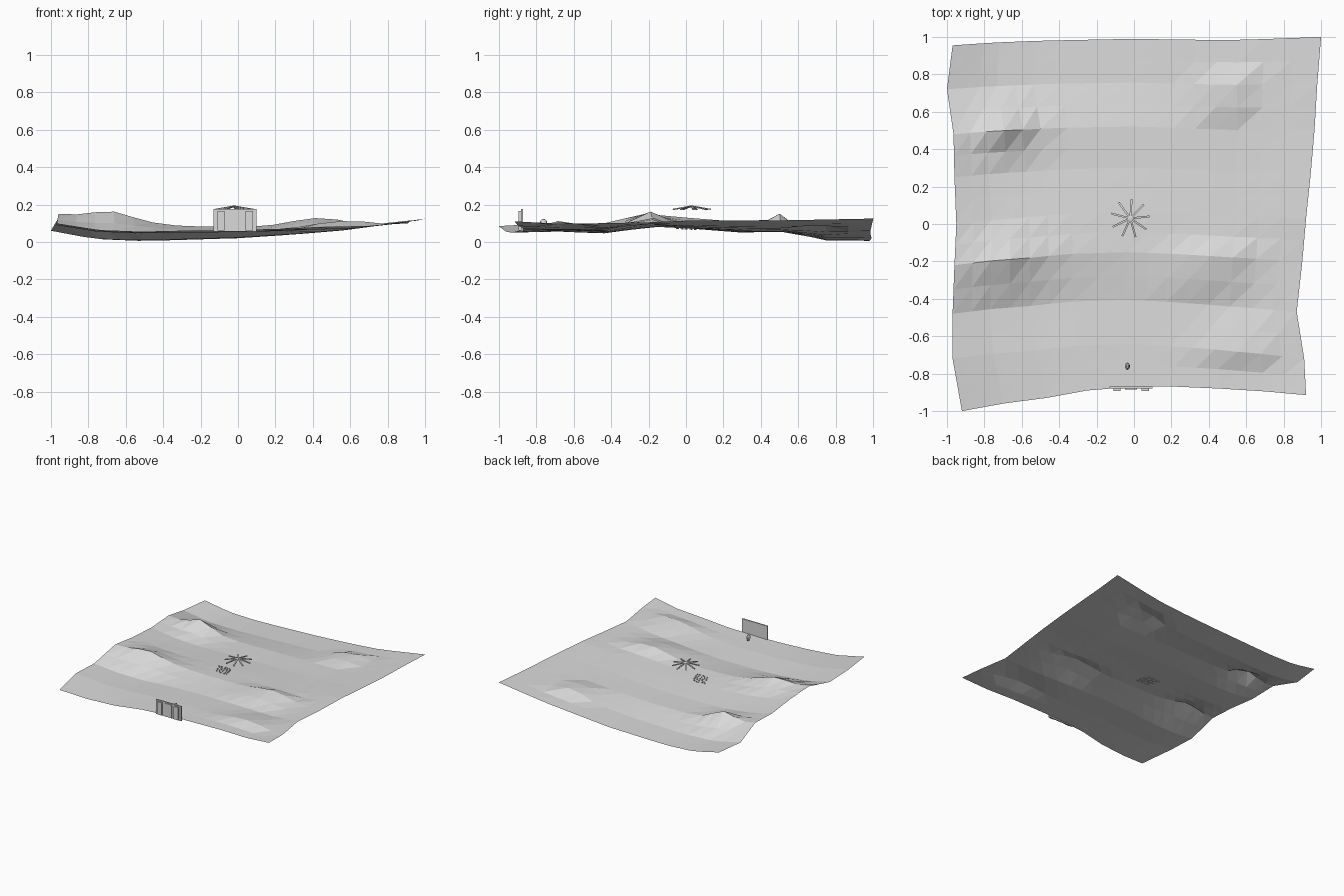
import bpy, bmesh, math, random
from mathutils import Vector, Matrix

cube = bpy.data.objects.get("Cube")
if cube:
    bpy.data.objects.remove(cube)
random.seed(4)

grey = bpy.data.materials.new("plain_grey")
grey.use_nodes = True
tone = (0.7, 0.7, 0.7, 1)
grey.diffuse_color = tone
grey.node_tree.nodes["Principled BSDF"].inputs["Base Color"].default_value = tone


def finish(bm, name):
    mesh = bpy.data.meshes.new(name)
    bm.to_mesh(mesh)
    bm.free()
    mesh.materials.append(grey)
    ob = bpy.data.objects.new(name, mesh)
    bpy.context.scene.collection.objects.link(ob)
    return ob


def add_box(bm, low, high):
    low, high = Vector(low), Vector(high)
    place = Matrix.Translation((low + high) / 2) @ Matrix.Diagonal((*(high - low), 1))
    return bmesh.ops.create_cube(bm, size=1, matrix=place)["verts"]


def sample(edge, t):
    # Evenly spaced edge points, joined by straight pieces
    s = t * (len(edge) - 1)
    i = min(int(s), len(edge) - 2)
    return Vector(edge[i]).lerp(Vector(edge[i + 1]), s - i)


# Border of the land sheet
front = [(-.92, -1, .085), (-.7, -.96, .055), (-.47, -.93, .05), (-.25, -.89, .06),
         (0, -.87, .065), (.23, -.87, .07), (.46, -.88, .08), (.7, -.895, .085), (.92, -.915, .11)]
back = [(-.97, .955, .06), (-.75, .97, .015), (-.5, .98, .005), (0, .99, .02),
        (.3, .985, .04), (.6, .985, .065), (1, 1, .125)]
left = [front[0], (-.97, -.72, .1), (-.97, -.48, .09), (-.96, -.22, .15), (-.95, 0, .13),
        (-.96, .25, .11), (-.965, .48, .12), (-1, .72, .06), back[0]]
right = [front[-1], (.91, -.72, .1), (.87, -.47, .1), (.9, -.2, .105), (.92, .03, .115),
         (.945, .27, .115), (.965, .5, .115), (.98, .75, .12), back[-1]]

# Hills: x, y, height, half widths
hills = [(-.72, -.2, .07, .24, .13), (.42, -.22, .06, .22, .1), (-.7, .5, .085, .15, .1),
         (.5, .71, .07, .14, .1), (.6, -.65, .06, .24, .09)]


def land_point(u, v):
    a, b, c, d = (Vector(p) for p in (front[0], front[-1], back[0], back[-1]))
    p = sample(front, u).lerp(sample(back, u), v) + sample(left, v).lerp(sample(right, v), u)
    p -= a.lerp(b, u).lerp(c.lerp(d, u), v)
    fade = min(1, 6 * min(u, 1 - u, v, 1 - v))
    for x, y, h, sx, sy in hills:
        p.z += fade * h * math.exp(-((p.x - x) / sx) ** 2 - ((p.y - y) / sy) ** 2)
    return p


# Land
n = 16
bm = bmesh.new()
grid = [[bm.verts.new(land_point(i / n, j / n)) for i in range(n + 1)] for j in range(n + 1)]
for j in range(n):
    for i in range(n):
        p, q, r, s = grid[j][i], grid[j][i + 1], grid[j + 1][i + 1], grid[j + 1][i]
        bm.faces.new((p, q, r))
        bm.faces.new((p, r, s))
finish(bm, "land")


def ground(x, y):
    return land_point((x + .95) / 1.9, (y + .94) / 1.93).z


# Gate wall with framed door and side panels
bm = bmesh.new()
add_box(bm, (-.13, -.88, .055), (.1, -.87, .175))
finish(bm, "gate_wall")
for name, x, w, depth in (("right_pilaster", -.09, .038, .014), ("left_pilaster", .06, .038, .014),
                          ("door", -.015, .064, .005)):
    bm = bmesh.new()
    add_box(bm, (x - w / 2, -.88 - depth, .062), (x + w / 2, -.879, .166))
    finish(bm, name)

# Canopy of radiating spokes
bm = bmesh.new()
for k in range(9):
    verts = add_box(bm, (0, -.005, -.004), (.105, .005, .002))
    turn = Matrix.Rotation(k * math.tau / 9 + .1, 4, "Z") @ Matrix.Rotation(.17, 4, "Y")
    bmesh.ops.transform(bm, matrix=Matrix.Translation((-.02, .03, .193)) @ turn, verts=verts)
finish(bm, "canopy_spokes")

# Scattered small chips beside the canopy
bm = bmesh.new()
for row in range(5):
    for col in range(5):
        x = -.2 + .024 * col + .009 * row + random.uniform(-.005, .005)
        y = .05 - .024 * row + random.uniform(-.006, .006)
        verts = add_box(bm, (-.005, -.002, -.004), (.005, .002, .008))
        place = Matrix.Translation((x, y, ground(x, y))) @ Matrix.Rotation(random.uniform(-.6, .6), 4, "Z")
        bmesh.ops.transform(bm, matrix=place, verts=verts)
finish(bm, "chips")

# Small egg-shaped stone behind the gate
bm = bmesh.new()
place = Matrix.Translation((-.035, -.76, ground(-.035, -.76) + .035)) @ Matrix.Diagonal((.013, .02, .026, 1))
bmesh.ops.create_uvsphere(bm, u_segments=10, v_segments=6, radius=1, matrix=place)
finish(bm, "egg_stone")
